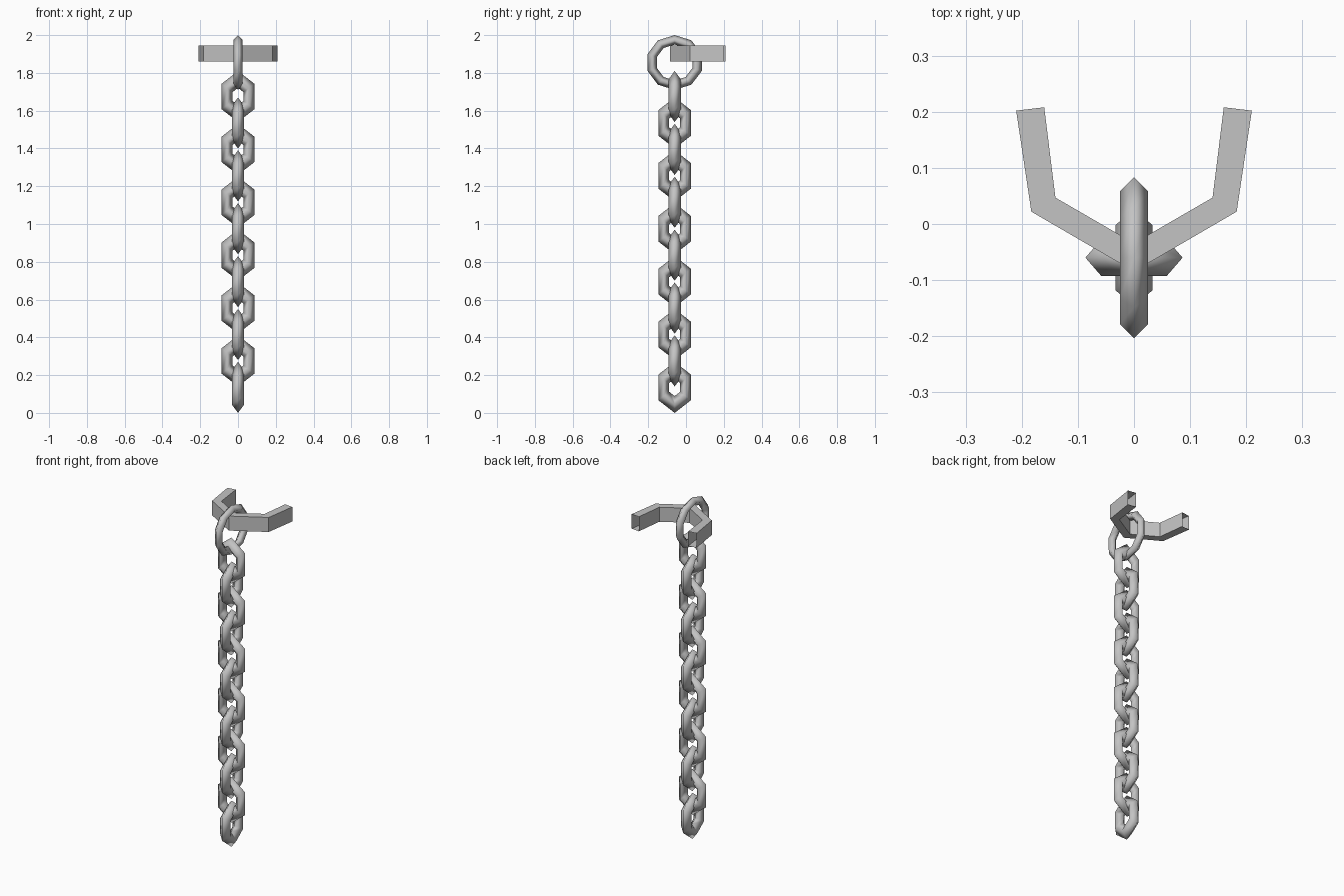
import bpy
from math import cos, sin, tau

cube = bpy.data.objects.get("Cube")
if cube:
    bpy.data.objects.remove(cube, do_unlink=True)

GREY = (0.55, 0.55, 0.55, 1.0)
steel = bpy.data.materials.new("grey steel")
steel.use_nodes = True
steel.diffuse_color = GREY
steel.node_tree.nodes["Principled BSDF"].inputs["Base Color"].default_value = GREY

CHAIN_Y = -0.06


def make_object(name, verts, faces, smooth):
    mesh = bpy.data.meshes.new(name)
    mesh.from_pydata(verts, [], faces)
    mesh.materials.append(steel)
    mesh.polygons.foreach_set("use_smooth", [smooth] * len(faces))
    obj = bpy.data.objects.new(name, mesh)
    bpy.context.collection.objects.link(obj)
    return obj


def loop(name, z, sideways, segments, major, minor, stretch_w, stretch_z):
    """Upright ring with a diamond section and one corner pointing up."""
    verts, faces = [], []
    for i in range(segments):
        a = tau * i / segments
        for j in range(4):
            b = tau * j / 4
            r = major + minor * cos(b)
            across = r * sin(a) * stretch_w
            depth = minor * sin(b)
            up = z + r * cos(a) * stretch_z
            if sideways:
                verts.append((across, CHAIN_Y - depth, up))
            else:
                verts.append((depth, CHAIN_Y + across, up))
            n = (i + 1) % segments
            k = (j + 1) % 4
            faces.append((i * 4 + j, i * 4 + k, n * 4 + k, n * 4 + j))
    return make_object(name, verts, faces, True)


# Chain links, each turned a quarter from the last
for i in range(12):
    loop(f"chain_link_{i + 1}", 0.135 + 0.14 * i, i % 2 == 1,
         6, 0.067, 0.033, 1.0, 1.35)

# Large ring that joins the chain to the bracket
loop("top_ring", 1.855, False, 10, 0.12, 0.025, 1.04, 1.0)

# Bent bracket: open-ended box tube following a mirrored outline
half = [((0.21, 0.202), (0.16, 0.208)), ((0.183, 0.022), (0.14, 0.047))]
middle = ((0.0, -0.0845), (0.0, -0.034))
mirrored = [((-o[0], o[1]), (-n[0], n[1])) for o, n in half]
verts = []
for outer, inner in mirrored + [middle] + half[::-1]:
    verts += [(*outer, 1.86), (*inner, 1.86), (*inner, 1.945), (*outer, 1.945)]
faces = [(s * 4 + j, s * 4 + 4 + j, s * 4 + 4 + (j + 1) % 4, s * 4 + (j + 1) % 4)
         for s in range(4) for j in range(4)]
bracket = make_object("bent_bracket", verts, [f[::-1] for f in faces], False)
